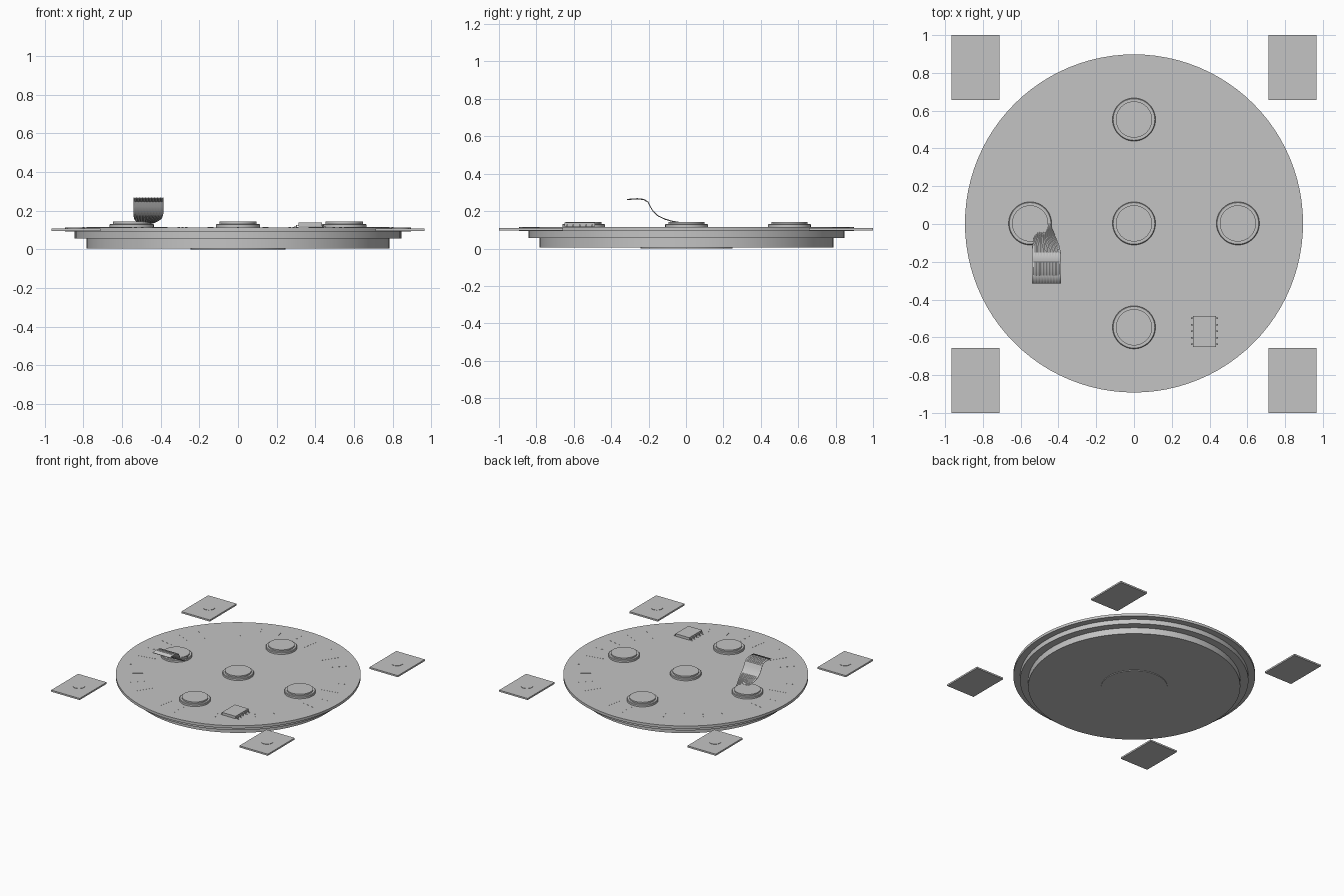
import bpy, bmesh, math

if "Cube" in bpy.data.objects:
    bpy.data.objects.remove(bpy.data.objects["Cube"])

grey = bpy.data.materials.new("plain grey")
grey.diffuse_color = (0.55, 0.55, 0.55, 1)
grey.use_nodes = True
grey.node_tree.nodes["Principled BSDF"].inputs["Base Color"].default_value = grey.diffuse_color


def finish(name, bm, smooth=True):
    bmesh.ops.recalc_face_normals(bm, faces=bm.faces)
    mesh = bpy.data.meshes.new(name)
    bm.to_mesh(mesh)
    bm.free()
    obj = bpy.data.objects.new(name, mesh)
    bpy.context.collection.objects.link(obj)
    mesh.materials.append(grey)
    if smooth:
        bpy.ops.object.select_all(action='DESELECT')
        obj.select_set(True)
        bpy.context.view_layer.objects.active = obj
        bpy.ops.object.shade_smooth_by_angle(angle=math.radians(30))
    return obj


def lathe(name, profile, x, y, sides):
    """Closed solid of revolution from (radius, z) points, bottom to top."""
    bm = bmesh.new()
    rings = []
    for r, z in profile:
        rings.append([bm.verts.new((x + r * math.cos(2 * math.pi * i / sides),
                                    y + r * math.sin(2 * math.pi * i / sides), z))
                      for i in range(sides)])
    for a, b in zip(rings, rings[1:]):
        for i in range(sides):
            j = (i + 1) % sides
            bm.faces.new((a[i], a[j], b[j], b[i]))
    bm.faces.new(rings[0][::-1])
    bm.faces.new(rings[-1])
    return finish(name, bm)


def add_box(bm, x0, x1, y0, y1, z0, z1, angle=0.0):
    """Box between limits, turned about the z axis through the origin."""
    verts = bmesh.ops.create_cube(bm, size=1)['verts']
    c, s = math.cos(angle), math.sin(angle)
    for v in verts:
        px = (x0 + x1) / 2 + v.co.x * (x1 - x0)
        py = (y0 + y1) / 2 + v.co.y * (y1 - y0)
        v.co = (px * c - py * s, px * s + py * c, (z0 + z1) / 2 + v.co.z * (z1 - z0))


CY = 0.003  # centre of the round body

# Stepped round body with a shallow pad underneath
lathe("round_body", [(0.245, 0.0), (0.245, 0.005), (0.785, 0.005), (0.785, 0.055),
                     (0.845, 0.055), (0.845, 0.093), (0.895, 0.093), (0.895, 0.114)],
      0, CY, 96)

# Five stepped buttons in a cross
for i, (x, y) in enumerate([(0, 0), (0.55, 0), (-0.55, 0), (0, 0.55), (0, -0.55)]):
    lathe(f"button_{i + 1}", [(0.114, 0.112), (0.114, 0.128), (0.110, 0.132),
                              (0.096, 0.132), (0.096, 0.143)], x, CY + y, 48)

# Four corner plates, each with a low round pad
for sx in (-1, 1):
    for sy in (-1, 1):
        side = f"{'left' if sx < 0 else 'right'}_{'front' if sy < 0 else 'back'}"
        bm = bmesh.new()
        xs = sorted((sx * 0.712, sx * 0.966))
        ys = sorted((sy * 0.657, sy * 1.0))
        add_box(bm, *xs, *ys, 0.096, 0.109)
        finish("plate_" + side, bm, False)
        lathe("plate_pad_" + side, [(0.045, 0.107), (0.045, 0.112)],
              sx * 0.839, sy * 0.828, 32)

# Thin radial marks near the rim: long ticks alternating with dotted rows
bm = bmesh.new()
for i in range(32):
    a = 2 * math.pi * i / 32
    if i % 2:
        add_box(bm, 0.66, 0.80, -0.002, 0.002, 0.113, 0.1148, a)
    else:
        for r in (0.70, 0.75, 0.80):
            add_box(bm, r - 0.006, r + 0.006, -0.004, 0.004, 0.113, 0.1148, a)
finish("rim_marks", bm, False)

# Small chip with five pins on each long side
bm = bmesh.new()
add_box(bm, 0.312, 0.434, -0.65, -0.487, 0.118, 0.138)
finish("chip_body", bm, False)
bm = bmesh.new()
for i in range(5):
    y = -0.636 + i * 0.034
    for sx in (-1, 1):
        for a, b, z0, z1 in ((0.055, 0.072, 0.122, 0.127), (0.067, 0.072, 0.113, 0.127),
                             (0.067, 0.082, 0.113, 0.117)):
            xs = sorted((0.373 + sx * a, 0.373 + sx * b))
            add_box(bm, *xs, y - 0.004, y + 0.004, z0, z1)
finish("chip_pins", bm, False)

# Ribbed ribbon cable rising from the left button: (y, z, left x, right x)
path = [(-0.315, 0.262, -0.54, -0.386), (-0.26, 0.266, -0.54, -0.386),
        (-0.225, 0.262, -0.54, -0.386), (-0.203, 0.248, -0.54, -0.386),
        (-0.19, 0.222, -0.54, -0.386), (-0.175, 0.198, -0.54, -0.386),
        (-0.15, 0.175, -0.54, -0.388), (-0.115, 0.158, -0.538, -0.396),
        (-0.075, 0.146, -0.53, -0.412), (-0.03, 0.138, -0.51, -0.432),
        (0.0, 0.134, -0.495, -0.445)]
ribs = 20
bm = bmesh.new()
rows = []
for y, z, xl, xr in path:
    rows.append([bm.verts.new((xl + (xr - xl) * k / ribs, y, z + 0.0015 * (-1) ** k))
                 for k in range(ribs + 1)])
for a, b in zip(rows, rows[1:]):
    for k in range(ribs):
        bm.faces.new((a[k], a[k + 1], b[k + 1], b[k]))
ribbon = finish("ribbon_cable", bm)
solid = ribbon.modifiers.new("thickness", 'SOLIDIFY')
solid.thickness = 0.003
solid.offset = 0
